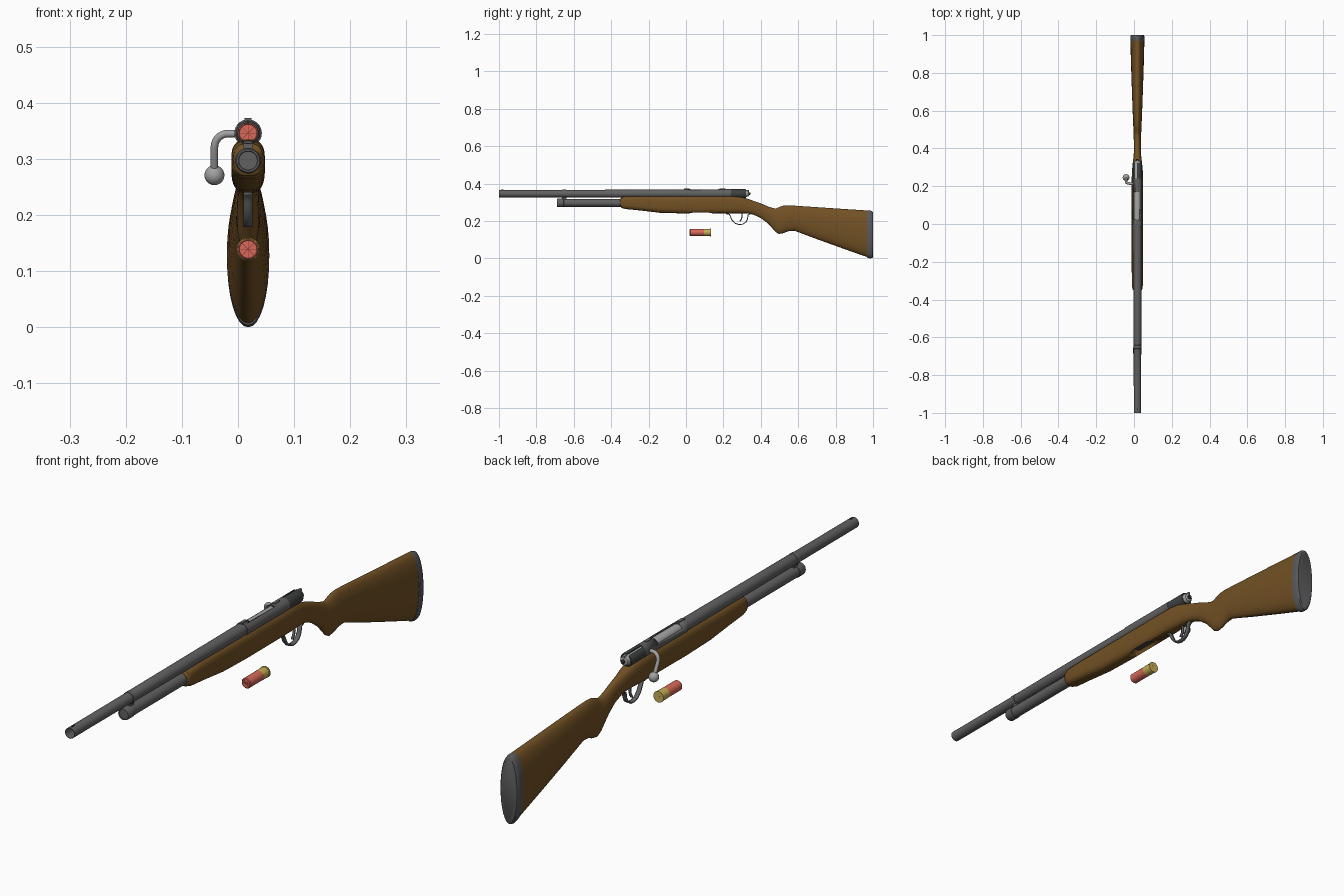
import bpy, bmesh, math
from mathutils import Matrix, Vector

if "Cube" in bpy.data.objects:
    bpy.data.objects.remove(bpy.data.objects["Cube"])

CX = 0.018          # x of the long axis
BZ = 0.346          # bore height


def material(name, r, g, b):
    m = bpy.data.materials.new(name)
    m.diffuse_color = (r, g, b, 1)
    m.use_nodes = True
    m.node_tree.nodes["Principled BSDF"].inputs["Base Color"].default_value = m.diffuse_color
    return m


WOOD = material("walnut", 0.17, 0.082, 0.018)
STEEL = material("gun steel", 0.12, 0.12, 0.12)
DARK = material("dark steel", 0.05, 0.055, 0.055)
BRIGHT = material("bright steel", 0.36, 0.36, 0.36)
RED = material("red plastic", 0.68, 0.14, 0.10)
CREASE = material("crease red", 0.28, 0.05, 0.04)
BRASS = material("brass", 0.55, 0.42, 0.09)
RUBBER = material("rubber pad", 0.10, 0.10, 0.105)


def finish(bm, name, mat, angle=35):
    bmesh.ops.recalc_face_normals(bm, faces=bm.faces)
    me = bpy.data.meshes.new(name)
    bm.to_mesh(me)
    bm.free()
    me.materials.append(mat)
    me.shade_smooth()
    me.set_sharp_from_angle(angle=math.radians(angle))
    ob = bpy.data.objects.new(name, me)
    bpy.context.collection.objects.link(ob)
    return ob


def skin(name, rings, mat, loop=False):
    """Join rings of points; close into a loop or cap both ends."""
    bm = bmesh.new()
    vs = [[bm.verts.new(p) for p in ring] for ring in rings]
    n = len(vs[0])
    pairs = list(zip(vs, vs[1:])) + ([(vs[-1], vs[0])] if loop else [])
    for a, b in pairs:
        for i in range(n):
            j = (i + 1) % n
            bm.faces.new((a[i], a[j], b[j], b[i]))
    if not loop:
        bm.faces.new(vs[0])
        bm.faces.new(vs[-1])
    return finish(bm, name, mat)


def lathe(name, profile, mat, z=BZ, loop=False, seg=28):
    """Turn (y, radius) points about the long axis."""
    rings = [[(CX + r * math.cos(2 * math.pi * i / seg), y,
               z + r * math.sin(2 * math.pi * i / seg)) for i in range(seg)]
             for y, r in profile]
    return skin(name, rings, mat, loop)


def box(name, lo, hi, mat, turn=None):
    bm = bmesh.new()
    bmesh.ops.create_cube(bm, size=1)
    c = (Vector(lo) + Vector(hi)) / 2
    s = Vector(hi) - Vector(lo)
    bm.transform(Matrix.Translation(c) @ Matrix.Diagonal((*s, 1)))
    if turn:
        bm.transform(turn)
    return finish(bm, name, mat)


def cut(target, cutter):
    cutter.hide_render = True
    cutter.hide_set(True)
    m = target.modifiers.new("cut", 'BOOLEAN')
    m.operation = 'DIFFERENCE'
    m.solver = 'EXACT'
    m.object = cutter


def ribbon(name, path, half, thick, mat):
    """Bent strip following (y, z) points."""
    bm = bmesh.new()
    rows = [[bm.verts.new((CX + s * half, y, z)) for s in (-1, 1)] for y, z in path]
    for a, b in zip(rows, rows[1:]):
        bm.faces.new((a[0], a[1], b[1], b[0]))
    ob = finish(bm, name, mat)
    m = ob.modifiers.new("thickness", 'SOLIDIFY')
    m.thickness = thick
    m.offset = 0
    return ob


def loft(name, sections, mat, seg=32):
    """Superellipse sections: y, bottom, top, half width, exponent."""
    rings = []
    for y, lo, hi, w, e in sections:
        ring = []
        for i in range(seg):
            a = 2 * math.pi * i / seg
            c, s = math.cos(a), math.sin(a)
            ring.append((CX + w * math.copysign(abs(c) ** (2 / e), c), y,
                         (lo + hi) / 2 + (hi - lo) / 2 * math.copysign(abs(s) ** (2 / e), s)))
        rings.append(ring)
    return skin(name, rings, mat)


# Stock: fore-end, wrist, grip and butt in one piece
stock = loft("stock", [
    (-0.352, 0.280, 0.318, 0.020, 2.6), (-0.345, 0.270, 0.327, 0.026, 2.8),
    (-0.325, 0.264, 0.332, 0.029, 3.0), (-0.25, 0.257, 0.334, 0.030, 3.0),
    (-0.14, 0.244, 0.335, 0.030, 3.0), (0.00, 0.240, 0.335, 0.030, 3.0),
    (0.25, 0.241, 0.335, 0.030, 3.0), (0.29, 0.241, 0.331, 0.028, 2.8),
    (0.33, 0.240, 0.319, 0.024, 2.5), (0.36, 0.234, 0.308, 0.020, 2.3),
    (0.40, 0.216, 0.294, 0.018, 2.2), (0.44, 0.185, 0.277, 0.019, 2.1),
    (0.465, 0.157, 0.269, 0.020, 2.0), (0.48, 0.140, 0.267, 0.020, 2.0),
    (0.497, 0.131, 0.274, 0.021, 2.0), (0.52, 0.135, 0.282, 0.022, 2.0),
    (0.545, 0.145, 0.284, 0.023, 2.0), (0.58, 0.148, 0.282, 0.0245, 2.0),
    (0.70, 0.103, 0.274, 0.029, 2.1), (0.85, 0.049, 0.264, 0.034, 2.1),
    (0.972, 0.006, 0.256, 0.0372, 2.1)], WOOD)

# Butt pad
loft("butt_pad", [(0.968, 0.004, 0.256, 0.0376, 2.1), (0.985, 0.000, 0.256, 0.0378, 2.1),
                  (0.996, 0.002, 0.252, 0.0365, 2.1), (1.0, 0.008, 0.246, 0.033, 2.1)], RUBBER)

# Loading opening under the stock, with its lifter plate
cut(stock, loft("loading_cutter", [(0.02, 0.22, 0.245, 0.014, 2.5), (0.04, 0.21, 0.262, 0.021, 2.5),
                                   (0.12, 0.21, 0.262, 0.021, 2.5), (0.14, 0.22, 0.245, 0.014, 2.5)], WOOD))
box("lifter_plate", (CX - 0.012, 0.035, 0.257), (CX + 0.012, 0.125, 0.265), DARK)

# Barrel with open bore, plus its ring, bead and magazine lug
lathe("barrel", [(-1.0, 0.0178), (-1.0, 0.0192), (-0.655, 0.0195), (-0.65, 0.0205),
                 (-0.30, 0.0215), (0.01, 0.0225), (0.01, 0.0178)], STEEL, loop=True)
lathe("barrel_ring", [(-0.662, 0.019), (-0.66, 0.0212), (-0.642, 0.0212), (-0.64, 0.019)],
      STEEL, loop=True)
box("front_bead", (CX - 0.002, -0.99, BZ + 0.017), (CX + 0.002, -0.975, BZ + 0.0225), DARK)
box("magazine_lug", (CX - 0.008, -0.662, 0.305), (CX + 0.008, -0.64, 0.332), STEEL)

# Magazine tube with stepped cap
lathe("magazine_tube", [(-0.688, 0.0165), (-0.690, 0.0175), (-0.690, 0.0205), (-0.684, 0.0228),
                        (-0.655, 0.0228), (-0.653, 0.021), (-0.30, 0.021)], STEEL, z=0.297)

# Receiver, open above the bolt
receiver = lathe("receiver", [(-0.005, 0.019), (-0.005, 0.0245), (0.24, 0.0245), (0.24, 0.019)],
                 STEEL, loop=True)
cut(receiver, box("port_cutter", (CX - 0.035, 0.025, 0.351), (CX + 0.012, 0.17, 0.39), STEEL))
rear = lathe("receiver_rear", [(0.24, 0.019), (0.24, 0.0242), (0.318, 0.0242), (0.322, 0.0225),
                               (0.322, 0.019)], DARK, loop=True)
cut(rear, box("slot_cutter", (CX - 0.012, 0.23, 0.355), (CX - 0.003, 0.33, 0.39), DARK))
for y in (-0.01, 0.18):
    box("sight_base", (CX - 0.006, y, 0.366), (CX + 0.006, y + 0.03, 0.3725), STEEL)

# Bolt, cocking piece and bent handle with ball
lathe("bolt", [(0.024, 0.0185), (0.322, 0.0185), (0.326, 0.016), (0.334, 0.015), (0.336, 0.012)], BRIGHT)
lathe("cocking_piece", [(0.33, 0.007), (0.342, 0.007), (0.344, 0.005)], DARK)
box("safety_tab", (CX - 0.004, 0.318, 0.358), (CX + 0.004, 0.338, 0.367), BRIGHT)

path = [Vector((0.012, 0.213, 0.345)), Vector((-0.018, 0.213, 0.345))]
for k in range(1, 8):
    a = math.radians(90 * k / 7)
    path.append(Vector((-0.018 - 0.024 * math.sin(a), 0.213 + 0.008 * k / 7,
                        0.321 + 0.024 * math.cos(a))))
path.append(Vector((-0.042, 0.242, 0.28)))
rings = []
for i, p in enumerate(path):
    t = (path[min(i + 1, len(path) - 1)] - path[max(i - 1, 0)]).normalized()
    u = t.cross(Vector((0, 1, 0))).normalized()
    v = t.cross(u)
    rings.append([p + 0.0068 * (math.cos(q * math.pi / 7) * u + math.sin(q * math.pi / 7) * v)
                  for q in range(14)])
skin("bolt_handle", rings, BRIGHT)
bm = bmesh.new()
bmesh.ops.create_uvsphere(bm, u_segments=24, v_segments=14, radius=0.0178,
                          matrix=Matrix.Translation((-0.042, 0.246, 0.271)))
finish(bm, "handle_ball", BRIGHT)

# Trigger and guard
guard = [(0.215, 0.239), (0.232, 0.236), (0.238, 0.222), (0.247, 0.204), (0.262, 0.188),
         (0.282, 0.181), (0.303, 0.183), (0.320, 0.194), (0.329, 0.212), (0.332, 0.232),
         (0.345, 0.239)]
ribbon("trigger_guard", guard, 0.008, 0.005, STEEL)
ribbon("trigger", [(0.298, 0.245), (0.300, 0.225), (0.296, 0.210), (0.288, 0.198)],
       0.004, 0.006, STEEL)


# Cartridges: one chambered, one loose below
def cartridge(y, z):
    lathe("cartridge_case", [(y + 0.003, 0.014), (y, 0.0165), (y + 0.003, 0.0188),
                             (y + 0.077, 0.0188)], RED, z=z)
    lathe("cartridge_head", [(y + 0.075, 0.0192), (y + 0.108, 0.0192), (y + 0.109, 0.0205),
                             (y + 0.114, 0.0205)], BRASS, z=z)
    lathe("cartridge_primer", [(y + 0.113, 0.006), (y + 0.1145, 0.006)], BRASS, z=z)
    lathe("crimp_face", [(y + 0.001, 0.0155), (y + 0.004, 0.0155)], RED, z=z)
    for k in range(4):
        turn = (Matrix.Translation((CX, 0, z)) @ Matrix.Rotation(k * math.pi / 4, 4, 'Y'))
        box("crimp_crease", (-0.0155, y + 0.0003, -0.0006), (0.0155, y + 0.003, 0.0006), CREASE, turn)


cartridge(-0.095, BZ)
cartridge(0.02, 0.139)
